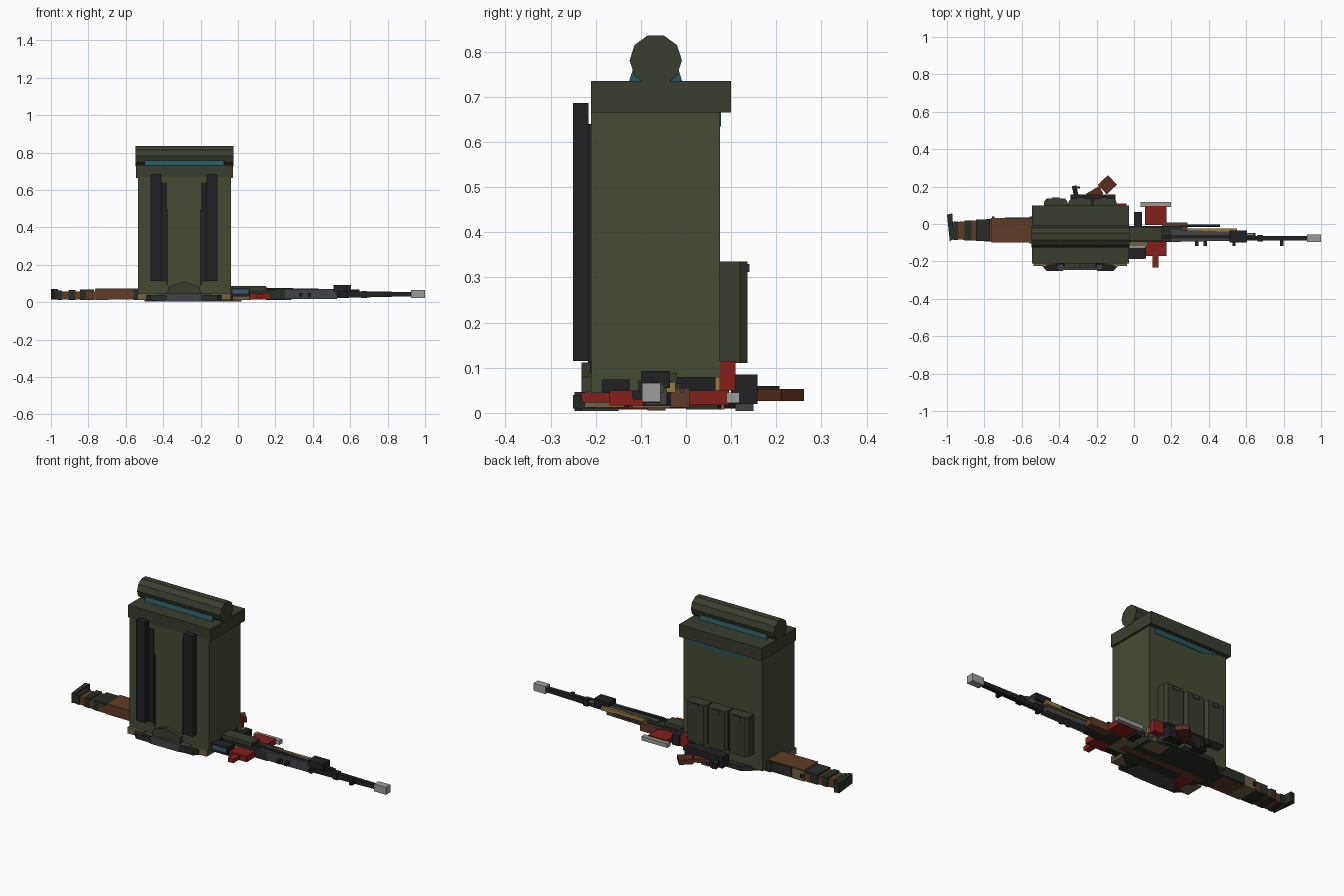
import bpy, bmesh, math
from mathutils import Matrix, Vector

if "Cube" in bpy.data.objects:
    bpy.data.objects.remove(bpy.data.objects["Cube"])

COL = dict(green=(.06, .07, .036), olive=(.042, .048, .028), dark=(.022, .027, .02),
           black=(.015, .015, .017), brown=(.11, .045, .02), rust=(.10, .025, .012),
           tan=(.16, .12, .065), red=(.24, .014, .012), grey=(.33, .33, .32),
           steel=(.055, .055, .06), teal=(.02, .09, .11), blue=(.04, .10, .16), gold=(.3, .19, .05))
MATS = {}
for k, c in COL.items():
    MATS[k] = bpy.data.materials.new(k)
    MATS[k].diffuse_color = (*c, 1)


def finish(name, bm, col):
    bmesh.ops.recalc_face_normals(bm, faces=bm.faces)
    me = bpy.data.meshes.new(name)
    bm.to_mesh(me)
    bm.free()
    me.materials.append(MATS[col])
    ob = bpy.data.objects.new(name, me)
    bpy.context.collection.objects.link(ob)
    return ob


def box(name, col, x0, x1, y0, y1, z0, z1, rot=0):
    bm = bmesh.new()
    bmesh.ops.create_cube(bm, size=1)
    c = Vector(((x0 + x1) / 2, (y0 + y1) / 2, (z0 + z1) / 2))
    bm.transform(Matrix.Translation(c) @ Matrix.Rotation(math.radians(rot), 4, 'Z')
                 @ Matrix.Diagonal((x1 - x0, y1 - y0, z1 - z0, 1)))
    return finish(name, bm, col)


def prism(name, col, pts, a, b, axis='z'):
    """Extrude a 2D profile along an axis (z: xy points, x: yz points, y: xz points)."""
    put = {'z': lambda p, h: (p[0], p[1], h), 'x': lambda p, h: (h, p[0], p[1]),
           'y': lambda p, h: (p[0], h, p[1])}[axis]
    bm = bmesh.new()
    lo = [bm.verts.new(put(p, a)) for p in pts]
    hi = [bm.verts.new(put(p, b)) for p in pts]
    n = len(pts)
    bm.faces.new(lo)
    bm.faces.new(hi)
    for i in range(n):
        bm.faces.new((lo[i], lo[(i + 1) % n], hi[(i + 1) % n], hi[i]))
    return finish(name, bm, col)


def ring(y, z, r, n, turn=0):
    return [(y + r * math.cos(turn + math.tau * i / n), z + r * math.sin(turn + math.tau * i / n))
            for i in range(n)]


# backpack body, lid, bedroll
box("pack_body", 'green', -.535, -.037, -.21, .075, .025, .67)
box("pack_lid", 'olive', -.545, -.026, -.21, .10, .665, .735)
prism("bedroll", 'olive', ring(-.067, .781, .058, 10), -.548, -.024, 'x')
prism("bedroll_pad", 'teal', [(-.127, .733), (-.008, .733), (-.018, .765), (-.116, .765)], -.5, -.075, 'x')
prism("back_liner", 'teal', [(-.5, .666), (-.07, .666), (-.07, .635), (-.38, .635)], .074, .078, 'y')

# shoulder straps, mirrored about the pack centre
CX = -.2885
for s, side in ((-1, "left"), (1, "right")):
    a, b = sorted((CX + s * .121, CX + s * .179))
    box(side + "_strap", 'black', a, b, -.25, -.216, .115, .687)
    a, b = sorted((CX + s * .092, CX + s * .125))
    box(side + "_strap_backing", 'black', a, b, -.217, -.208, .11, .64)
    a, b = sorted((CX + s * .085, CX + s * .095))
    box(side + "_strap_edge", 'black', a, b, -.213, -.208, .09, .5)
    # hip belt ends
    a, b = sorted((CX + s * .15, CX + s * .25))
    box(side + "_belt_end", 'tan', a, b, -.225, -.12, .012, .047)
    prism(side + "_belt_wing", 'dark', [(CX + s * .09, -.25), (CX + s * .18, -.25),
          (CX + s * .21, -.215), (CX + s * .12, -.19)], .01, .04)

# hip pad and buckle
prism("hip_pad", 'olive', [(CX - .09, .035), (CX + .09, .035), (CX + .085, .08), (CX, .112), (CX - .085, .08)],
      -.232, -.2, 'y')
prism("hip_buckle", 'steel', [(CX - .15, -.232), (CX - .08, -.247), (CX + .08, -.247), (CX + .15, -.232),
      (CX + .12, -.15), (CX - .12, -.15)], .004, .046)

# back pouches with clips
for i in range(3):
    x = -.418 + i * .131
    prism(f"pouch_{i}", 'olive', [(x - .062, .07), (x + .062, .07), (x + .062, .12), (x + .05, .136),
          (x - .05, .136), (x - .062, .12)], .11, .335)
    box(f"pouch_clip_{i}", 'steel', x - .02, x + .02, .13, .141, .312, .33)

# rifle stock, tapering toward the butt
prism("butt_plate", 'dark', [(-1, .05), (-.972, .056), (-.962, -.08), (-.985, -.092)], .015, .07)
prism("butt_wood", 'brown', [(-.975, .008), (-.76, .028), (-.76, -.095), (-.975, -.08)], .014, .058)
for i, (x0, x1, c, top) in enumerate([(-.965, -.94, 'dark', .064), (-.905, -.87, 'dark', .066),
                                      (-.845, -.77, 'dark', .068), (-.765, -.69, 'tan', .07)]):
    w = (x0 + 1) * .09
    box(f"stock_wrap_{i}", c, x0, x1, -.083 - w * .6, .011 + w, .012, top)
box("stock_wood", 'brown', -.762, -.5, -.1, .028, .014, .074)
box("stock_band", 'dark', -.69, -.55, .015, .036, .016, .07)
box("stock_stud", 'black', -.76, -.745, .02, .04, .03, .05)
box("stock_neck", 'dark', -.56, -.03, -.105, .04, .012, .072)

# gear laid under the pack
prism("under_plate", 'dark', [(-.5, -.13), (-.38, -.2), (-.12, -.2), (-.03, -.13), (-.03, .07), (-.14, .11),
      (-.42, .11), (-.5, .05)], .01, .035)
box("under_red_left", 'red', -.46, -.38, -.19, -.06, .008, .03)
box("under_tan_right", 'tan', -.16, -.05, .0, .085, .007, .03)
box("under_brown_strip", 'brown', -.5, .02, -.085, -.045, .005, .03)
box("sidearm_frame", 'black', -.34, -.1, .1, .158, .02, .085)
box("sidearm_magazine", 'steel', -.25, -.2, .11, .15, .004, .03)
box("sidearm_grip", 'black', -.325, -.3, .13, .205, .03, .06, 12)
box("sidearm_hook", 'black', -.325, -.29, .19, .2, .03, .06)
box("wood_grip", 'rust', -.18, -.105, .175, .245, .026, .053, 43)
box("wood_grip_neck", 'rust', -.25, -.17, .14, .185, .03, .052, 30)
box("red_case", 'red', -.1, -.04, .075, .11, .05, .115)
box("gold_catch", 'gold', -.06, -.03, .06, .075, .05, .08)

# receiver
box("receiver", 'dark', -.05, .25, -.095, -.01, .015, .065)
box("receiver_cover", 'olive', -.037, .15, -.09, -.02, .06, .088)
box("receiver_lug", 'black', 0, .042, -.03, .065, .02, .08)
box("side_block", 'black', -.04, .065, -.185, -.125, .03, .074)
box("side_block_screen", 'blue', -.03, .055, -.188, -.13, .047, .069)
box("receiver_wood", 'brown', .15, .285, -.035, .008, .012, .055)
box("receiver_tan", 'tan', -.04, .07, -.12, -.01, .011, .05)

# red crossing tool with grey head
box("tool_head_grip", 'red', .058, .173, -.005, .095, .018, .05)
box("tool_head", 'grey', .036, .198, .09, .118, .022, .045)
box("tool_tail", 'red', .058, .173, -.17, -.095, .016, .05)
box("tool_stub", 'red', .098, .132, -.232, -.165, .023, .045)

# handguard, barrel and fittings
prism("handguard", 'steel', [(.2, -.095), (.2, -.03), (.53, -.042), (.53, -.09)], .018, .07)
prism("handguard_rib", 'black', [(.14, .06), (.65, .055), (.65, .068), (.14, .078)], -.078, -.06, 'y')
prism("gold_tube", 'gold', [(.28, -.025), (.55, -.023), (.55, -.043), (.28, -.04)], .045, .068)
prism("cleaning_rod", 'steel', ring(-.009, .05, .006, 6), .15, .46, 'x')
prism("barrel", 'black', [(.5, .022), (.93, .032), (.93, .055), (.5, .06)], -.088, -.064, 'y')
prism("gas_tube", 'steel', ring(-.058, .055, .011, 6), .5, .65, 'x')
box("front_sight", 'black', .51, .605, -.1, -.035, .055, .093)
box("sight_cap", 'grey', .6, .635, -.07, -.05, .045, .065)
box("muzzle", 'grey', .925, 1, -.097, -.056, .024, .066)
for i, x in enumerate((.335, .38, .535, .79)):
    box(f"barrel_stud_{i}", 'black', x - .009, x + .009, -.118, -.08, .03, .05)
box("barrel_clamp", 'black', .66, .69, -.094, -.058, .022, .06)

for m in bpy.data.materials:
    if m.users and not m.is_grease_pencil:
        m.use_nodes = True
        m.node_tree.nodes["Principled BSDF"].inputs["Base Color"].default_value = m.diffuse_color
